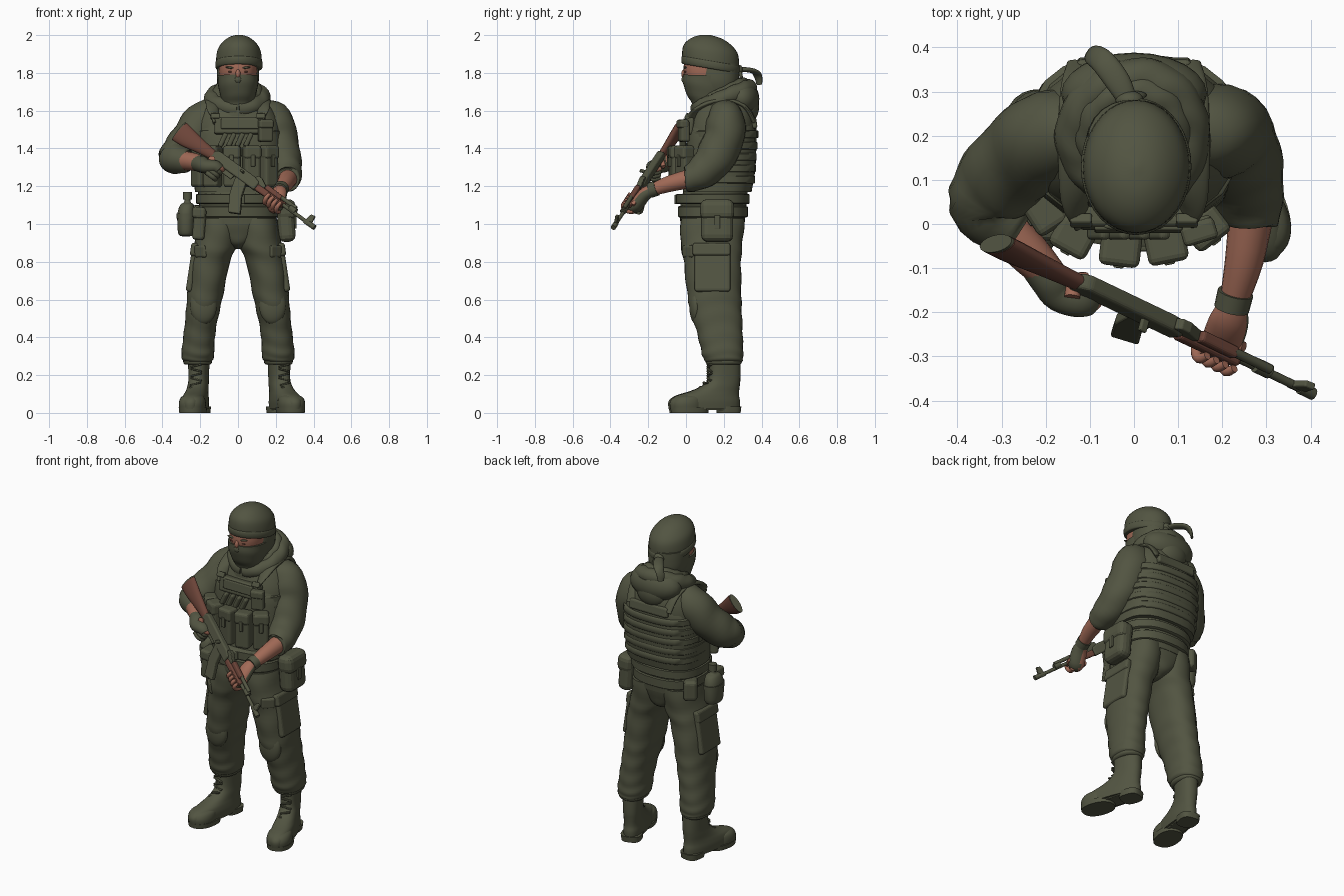
import bpy, bmesh, math
from mathutils import Vector, Matrix, Euler

def material(name, rgb):
    m = bpy.data.materials.new(name)
    m.diffuse_color = (*rgb, 1)
    return m

OLIVE = material("olive_cloth", (0.085, 0.09, 0.054))
SKIN = material("skin", (0.36, 0.145, 0.095))
WOOD = material("brown_wood", (0.15, 0.058, 0.04))

def finish(name, bm, mat, smooth=True, bevel=0):
    bmesh.ops.recalc_face_normals(bm, faces=bm.faces)
    me = bpy.data.meshes.new(name)
    bm.to_mesh(me)
    bm.free()
    me.materials.append(mat)
    if smooth:
        me.shade_smooth()
        me.set_sharp_from_angle(angle=math.radians(50))
    ob = bpy.data.objects.new(name, me)
    bpy.context.collection.objects.link(ob)
    if bevel:
        mod = ob.modifiers.new("bevel", 'BEVEL')
        mod.width, mod.segments = bevel, 3
    return ob

def spline(rows, steps):
    rows = [tuple(r) if len(r) == 5 else tuple(r) + (r[3],) for r in rows]
    out = []
    for i in range(len(rows) - 1):
        a, b, c, d = rows[max(i - 1, 0)], rows[i], rows[i + 1], rows[min(i + 2, len(rows) - 1)]
        for k in range(steps):
            t = k / steps
            out.append([0.5 * (2 * q + (r - p) * t + (2 * p - 5 * q + 4 * r - s) * t * t
                               + (3 * q - p - 3 * r + s) * t ** 3) for p, q, r, s in zip(a, b, c, d)])
    return out + [list(rows[-1])]

def skin_rows(name, rows, mat, flat=True, ref=(0, 0, 1), n=28, p=2.3, steps=4, wr=0, freq=1.2, shear=0, mtx=None):
    """Rows are x, y, z, radius, second radius; rings lie flat or follow the path."""
    rows = spline(rows, steps)
    bm, rings = bmesh.new(), []
    for i, (x, y, z, ra, rb) in enumerate(rows):
        c = Vector((x, y, z))
        if flat:
            e1, e2 = Vector((1, 0, 0)), Vector((0, 1, shear))
        else:
            t = Vector(rows[min(i + 1, len(rows) - 1)][:3]) - Vector(rows[max(i - 1, 0)][:3])
            e1 = t.cross(Vector(ref)).normalized()
            e2 = e1.cross(t).normalized()
        ring = []
        for k in range(n):
            a = 2 * math.pi * k / n
            ca, sa = math.cos(a), math.sin(a)
            f = (abs(ca) ** p + abs(sa) ** p) ** (-1 / p)
            f *= 1 + wr * math.sin(i * freq + 1.6 * math.sin(2 * a + 1))
            v = c + e1 * (ra * ca * f) + e2 * (rb * sa * f)
            ring.append(bm.verts.new(mtx @ v if mtx else v))
        rings.append(ring)
    for r, s in zip(rings, rings[1:]):
        for k in range(n):
            bm.faces.new((r[k], r[(k + 1) % n], s[(k + 1) % n], s[k]))
    bm.faces.new(rings[0])
    bm.faces.new(rings[-1])
    return finish(name, bm, mat)

def tube(name, rows, mat, ref=(0, 0, 1), **kw):
    return skin_rows(name, rows, mat, flat=False, ref=ref, **{"p": 2, "n": 18, **kw})

def box(name, loc, size, mat=OLIVE, rot=(0, 0, 0), bevel=0.012, mtx=None):
    bm = bmesh.new()
    m = Matrix.Translation(loc) @ Euler(rot).to_matrix().to_4x4() @ Matrix.Diagonal((*size, 1))
    bmesh.ops.create_cube(bm, size=1, matrix=mtx @ m if mtx else m)
    return finish(name, bm, mat, False, bevel)

def ball(name, loc, size, mat=OLIVE, rot=(0, 0, 0)):
    bm = bmesh.new()
    m = Matrix.Translation(loc) @ Euler(rot).to_matrix().to_4x4() @ Matrix.Diagonal((*size, 1))
    bmesh.ops.create_uvsphere(bm, u_segments=24, v_segments=14, radius=1, matrix=m)
    return finish(name, bm, mat)

# Head, mask and cap
skin_rows("head", [(0, .16, 1.6, .07, .07), (0, .13, 1.7, .08, .1), (0, .118, 1.8, .1, .13), (0, .125, 1.88, .1, .13)], SKIN)
skin_rows("face_mask", [(0, .13, 1.57, .11, .1), (0, .128, 1.63, .085, .095), (0, .115, 1.68, .094, .11),
                        (0, .11, 1.74, .106, .125), (0, .115, 1.787, .108, .132)], OLIVE, wr=.006, shear=-.03)
skin_rows("mask_back", [(0, .17, 1.66, .08, .08), (0, .165, 1.74, .107, .112), (0, .165, 1.8, .111, .116), (0, .165, 1.85, .108, .116)], OLIVE)
ball("mask_nose", (0, -.002, 1.765), (.022, .022, .024))
ball("nose", (0, -.01, 1.795), (.013, .015, .024), SKIN)
for s in (-1, 1):
    ball("eye", (s * .04, -.003, 1.806), (.014, .005, .004), WOOD)
    ball("brow", (s * .042, -.005, 1.828), (.026, .008, .006), OLIVE, (0, s * -.15, 0))
skin_rows("cap", [(.005, .13, 1.83, .118, .145), (.005, .13, 1.87, .121, .151), (.005, .13, 1.925, .112, .143),
                  (.005, .13, 1.965, .083, .108), (.005, .13, 1.99, .046, .06), (.005, .13, 2, .005, .005)], OLIVE, p=2, n=36, shear=-.15)
skin_rows("cap_band", [(.005, .13, 1.822, .118, .146), (.005, .13, 1.828, .124, .153), (.005, .13, 1.855, .125, .155),
                       (.005, .13, 1.864, .12, .15)], OLIVE, p=2, n=36, shear=-.17, steps=2)
ball("cap_knot", (-.01, .28, 1.815), (.032, .022, .028))
tube("cap_tail", [(-.01, .27, 1.815, .02, .014), (-.035, .32, 1.817, .028, .013), (-.07, .367, 1.805, .028, .013),
                  (-.093, .383, 1.775, .024, .01), (-.1, .388, 1.738, .018, .007)], OLIVE)
tube("cap_tail_short", [(0, .28, 1.815, .012, .012), (.005, .292, 1.78, .024, .009), (0, .29, 1.73, .02, .007)], OLIVE, ref=(0, 1, 0))

# Jacket body, hood and sleeves
skin_rows("jacket", [(0, .14, 1.0, .2, .17), (0, .145, 1.1, .205, .175), (0, .16, 1.2, .215, .17), (0, .175, 1.35, .225, .178),
                     (0, .19, 1.5, .23, .178), (0, .2, 1.59, .2, .16), (0, .2, 1.655, .15, .13), (0, .19, 1.72, .09, .09)], OLIVE, p=2.5)
for name, r, z, k, tilt in (("hood_roll", .13, 1.665, .046, .055), ("hood_inner_roll", .1, 1.69, .036, .05)):
    tube(name, [(r * math.sin(a), .2 - r * math.cos(a), z - tilt * math.cos(a), k * (1 + .08 * math.sin(3 * a)), k)
                for a in [i * math.tau / 14 for i in range(15)]], OLIVE, wr=.04)
ball("hood_drape", (0, .295, 1.665), (.165, .093, .098), OLIVE, (.2, 0, 0))
ball("hood_point", (0, .325, 1.62), (.1, .062, .085))
tube("sleeve_left", [(.12, .2, 1.605, .075), (.17, .21, 1.545, .102, .118), (.205, .2, 1.45, .108, .112), (.235, .15, 1.345, .103, .1),
                     (.252, .085, 1.275, .088), (.262, .02, 1.24, .072), (.262, .0, 1.235, .06)], OLIVE, ref=(1, 0, 0), n=24, wr=.025)
tube("sleeve_right", [(-.12, .2, 1.605, .075), (-.185, .2, 1.545, .105), (-.245, .16, 1.46, .104), (-.305, .1, 1.385, .098),
                      (-.333, .045, 1.35, .086), (-.285, -.005, 1.337, .068), (-.262, -.022, 1.335, .056)], OLIVE, ref=(.3, 1, 0), n=24, wr=.025)

# Vest with webbing on the back and sides
skin_rows("vest", [(0, .165, 1.17, .228, .182), (0, .18, 1.3, .236, .188), (0, .19, 1.48, .228, .183), (0, .2, 1.56, .17, .168)], OLIVE, p=2.8)
for i in range(5):
    z, y = 1.215 + i * .06, .18 + i * .0042
    r = .23 + .004 * min(i, 4 - i)
    skin_rows("vest_webbing", [(0, y, z, r, .182), (0, y, z + .004, r + .005, .186),
                               (0, y, z + .036, r + .005, .186), (0, y, z + .04, r, .182)], OLIVE, p=2.8, steps=1)
box("back_panel", (0, .36, 1.535), (.26, .03, .06), rot=(.15, 0, 0))
box("chest_panel", (.01, .015, 1.52), (.27, .05, .09), rot=(-.12, 0, 0))
box("chest_strip", (.01, -.008, 1.53), (.2, .02, .055), rot=(-.12, 0, 0), bevel=.006)
box("radio_pouch", (.145, -.012, 1.49), (.075, .05, .11), rot=(0, 0, .3))
box("radio_flap", (.147, -.018, 1.53), (.08, .05, .045), rot=(0, 0, .3))
for s in (-1, 1):
    tube("shoulder_strap", [(s * .115, .01, 1.53, .032, .012), (s * .135, .06, 1.61, .032, .012), (s * .14, .18, 1.655, .032, .014),
                            (s * .135, .3, 1.63, .032, .012), (s * .12, .36, 1.54, .032, .012)], OLIVE, ref=(0, .3, 1))
    box("strap_buckle", (s * .12, .008, 1.57), (.05, .025, .03), rot=(-.5, 0, 0), bevel=.006)
    box("side_buckle", (s * .234, .2, 1.36), (.02, .05, .06), bevel=.006)
for i in range(4):
    box("cartridge_loop", (-.08 + i * .045, -.018, 1.445), (.026, .035, .08), rot=(0, .45, 0), bevel=.01)

# Magazine pouches around the front of the vest
for x, y, a in ((-.2, .03, -1), (-.135, -.025, -.5), (-.03, -.052, -.12), (.072, -.045, .2), (.16, -.005, .65)):
    m = Matrix.Translation((x, y, 0)) @ Matrix.Rotation(a, 4, 'Z')
    box("mag_pouch", (0, 0, 1.295), (.088, .075, .2), bevel=.016, mtx=m)
    box("mag_pouch_flap", (0, -.004, 1.38), (.093, .08, .07), bevel=.016, mtx=m)
    box("mag_pouch_tab", (0, -.042, 1.335), (.024, .012, .06), bevel=.004, mtx=m)

# Belts and belt gear
for z, h, e in ((1.105, .055, .01), (1.035, .06, 0)):
    skin_rows("belt", [(0, .142, z, .205 + e, .178 + e), (0, .142, z + .005, .212 + e, .185 + e),
                       (0, .142, z + h - .005, .212 + e, .185 + e), (0, .142, z + h, .205 + e, .178 + e)], OLIVE, p=2.5, steps=1)
box("belt_buckle", (0, -.052, 1.13), (.07, .02, .05), bevel=.006)
box("hip_pouch", (.255, .165, 1.005), (.09, .17, .2), rot=(0, -.08, 0), bevel=.035)
box("hip_pouch_flap", (.256, .165, 1.075), (.1, .18, .11), rot=(0, -.08, 0), bevel=.035)
box("hip_pouch_tab", (.304, .165, 1.01), (.012, .03, .07), bevel=.004)
box("holster_pouch", (-.205, .02, 1.0), (.065, .1, .17), rot=(0, .08, 0), bevel=.018)
box("holster_flap", (-.207, .017, 1.06), (.072, .108, .06), rot=(0, .08, 0), bevel=.015)
skin_rows("canteen", [(-.275, .12, .935, .02, .035), (-.275, .12, .952, .042, .062), (-.275, .12, 1.05, .046, .068),
                      (-.27, .12, 1.1, .036, .05), (-.268, .12, 1.115, .018, .02), (-.268, .12, 1.135, .016, .018)], OLIVE)
skin_rows("canteen_cap", [(-.268, .12, 1.13, .024, .024), (-.268, .12, 1.17, .024, .024)], OLIVE, p=2)
skin_rows("canteen_band", [(-.275, .12, 1.03, .05, .072), (-.275, .12, 1.055, .05, .072)], OLIVE)
box("rear_pouch", (-.195, .235, 1.04), (.08, .1, .12), rot=(0, 0, .6), bevel=.02)

# Trousers and boots
skin_rows("trouser_seat", [(0, .14, .868, .02, .08), (0, .14, .895, .07, .135), (0, .14, .95, .16, .155), (0, .14, 1.0, .2, .168),
                           (0, .142, 1.06, .205, .175)], OLIVE, p=2.3)
for s, ang, bx in ((1, .31, .218), (-1, -.16, -.208)):
    skin_rows("trouser_leg", [(s * x, y, z, a, b) for x, y, z, a, b in (
        (.1, .142, 1.03, .105, .17), (.115, .135, .9, .114, .164), (.147, .14, .8, .104, .152), (.17, .148, .65, .097, .144),
        (.185, .158, .55, .09, .137), (.2, .175, .45, .084, .124), (.21, .188, .36, .085, .114), (.213, .195, .3, .086, .108),
        (.214, .2, .272, .074, .097), (.214, .2, .262, .055, .08))], OLIVE, wr=.018, steps=5)
    skin_rows("trouser_cuff", [(s * .214, .2, z, a, a + .02) for z, a in ((.255, .066), (.265, .075), (.285, .075), (.295, .066))], OLIVE)
    ball("knee_patch", (s * .183, .053, .57), (.072, .036, .1))
    box("cargo_pocket", (s * .244, .14, .75), (.035, .19, .22), rot=(0, s * -.15, 0), bevel=.016)
    box("cargo_flap", (s * .23, .135, .865), (.042, .2, .07), rot=(0, s * -.15, 0), bevel=.014)
    box("hip_pocket_flap", (s * .195, .015, .855), (.08, .03, .065), rot=(.05, 0, s * .75), bevel=.012)
    m = Matrix.Translation((bx, .205, 0)) @ Matrix.Rotation(ang, 4, 'Z')
    skin_rows("boot", [(0, -.11, .02, .062, .19), (0, -.11, .06, .064, .192), (0, -.095, .09, .06, .172), (0, -.055, .115, .055, .132),
                       (0, -.02, .145, .053, .1), (0, 0, .19, .052, .084), (0, 0, .3, .057, .084)], OLIVE, p=2.4, mtx=m)
    skin_rows("boot_toe", [(0, -.21, .02, .068, .085), (0, -.21, .055, .07, .087), (0, -.2, .085, .058, .075),
                           (0, -.19, .1, .02, .03)], OLIVE, p=2.2, mtx=m)
    skin_rows("boot_sole", [(0, -.195, 0, .07, .1), (0, -.195, .028, .073, .103)], OLIVE, mtx=m)
    skin_rows("boot_heel", [(0, .022, 0, .056, .06), (0, .022, .035, .06, .064)], OLIVE, mtx=m, p=3)
    box("boot_arch", (0, -.07, .024), (.1, .16, .02), bevel=.004, mtx=m)
    for i in range(6):
        z = .13 + i * .024
        y = -.128 + .043 * min(i / 2, 1)
        box("boot_lace", (0, y, z), (.06, .016, .009), rot=(0, .25 * (-1) ** i, 0), bevel=.003, mtx=m)

# Rifle in its own frame: s along the barrel, v towards the body, h upwards
B, M = Vector((-.30, -.045, 1.5)), Vector((.41, -.385, .985))
d = (M - B).normalized()
u = Vector((0, .3, 1))
u = (u - d * u.dot(d)).normalized()
v = u.cross(d)
G = Matrix.Translation(B) @ Matrix((d, v, u)).transposed().to_4x4()

def prism(name, pts, width, mat, bevel=.006):
    bm = bmesh.new()
    f = bm.faces.new([bm.verts.new(G @ Vector((s, -width / 2, h))) for s, h in pts])
    e = bmesh.ops.extrude_face_region(bm, geom=[f])["geom"]
    bmesh.ops.translate(bm, vec=v * width, verts=[x for x in e if isinstance(x, bmesh.types.BMVert)])
    return finish(name, bm, mat, False, bevel)

def local(s, w, h):
    return tuple(G @ Vector((s, w, h)))

def rod(name, s0, s1, h, r, mat=OLIVE):
    return tube(name, [(*local(s, 0, h), r) for s in (s0, s1)], mat, n=14, steps=1)

tube("rifle_stock", [(*local(s, 0, h), a, b) for s, h, a, b in (
    (.0, -.014, .022, .06), (.06, -.016, .023, .053), (.15, -.013, .021, .037), (.25, -.01, .018, .024))], WOOD, ref=u)
tube("rifle_butt_plate", [(*local(s, 0, -.014), .0215, .059) for s in (-.006, .001)], OLIVE, ref=u, steps=1)
prism("rifle_receiver", [(.23, -.035), (.23, .012), (.25, .026), (.5, .026), (.54, .015), (.54, -.035)], .038, OLIVE, .009)
prism("rifle_magazine", [(.41, -.03), (.48, -.03), (.505, -.1), (.56, -.18), (.5, -.21), (.44, -.12)], .03, OLIVE)
prism("rifle_grip", [(.26, -.03), (.305, -.03), (.285, -.12), (.245, -.115)], .032, OLIVE)
prism("rifle_trigger_guard", [(.31, -.03), (.4, -.03), (.395, -.06), (.32, -.06)], .012, OLIVE, .003)
prism("rifle_handguard", [(.54, -.032), (.54, .005), (.72, .005), (.72, -.026)], .04, WOOD, .01)
prism("rifle_upper_guard", [(.58, .004), (.58, .032), (.69, .03), (.69, .004)], .028, WOOD, .008)
prism("rifle_rear_sight", [(.5, .02), (.51, .042), (.535, .042), (.58, .02), (.58, .0), (.52, .0)], .026, OLIVE, .004)
box("rifle_bolt_handle", (.43, -.03, .008), (.02, .035, .012), bevel=.004, mtx=G)
rod("rifle_gas_tube", .68, .79, .02, .011)
rod("rifle_barrel", .7, .94, -.006, .01)
rod("rifle_gas_block", .76, .8, .004, .017)
rod("rifle_muzzle", .9, .94, -.006, .014)
prism("rifle_front_sight", [(.87, -.02), (.88, .04), (.905, .045), (.915, -.02)], .016, OLIVE, .004)

# Forearms, hands and wrist bands
tube("forearm_left", [(.268, .04, 1.245, .052), (.25, -.08, 1.215, .044), (.225, -.18, 1.18, .032)], SKIN)
tube("forearm_right", [(-.31, .01, 1.338, .054), (-.23, -.075, 1.328, .047), (-.18, -.125, 1.315, .036)], SKIN)
tube("wrist_band_left", [(.23, -.155, 1.19, .041), (.221, -.192, 1.177, .04)], OLIVE, steps=2)
palm = tube("palm_left", [(.223, -.18, 1.18, .032), (.215, -.22, 1.155, .045, .035), (*local(.68, .025, -.04), .045, .034),
                          (*local(.66, .005, -.05), .03, .02)], SKIN)
palm.data.materials.append(OLIVE)  # gloved underside and outer side
for f in palm.data.polygons:
    f.material_index = int(f.normal.z < .35 and f.normal.x > .1)
tube("thumb_left", [(.225, -.21, 1.165, .018), (*local(.69, .032, -.01), .016), (*local(.71, .025, .012), .011)], SKIN)
tube("glove_right", [(-.215, -.095, 1.322, .042), (-.19, -.127, 1.315, .044), (-.165, -.155, 1.305, .045, .038),
                     (*local(.29, -.018, -.055), .042, .034), (*local(.32, -.015, -.055), .03, .026)], OLIVE)
for i in range(4):
    s, h = .63 + i * .027, -.045 - i * .021
    tube("finger_left", [(*local(s, .03, -.045), .013), (*local(s, -.005, -.054), .013),
                         (*local(s, -.031, -.034), .012), (*local(s, -.027, -.004), .009)], SKIN, ref=d, n=10)
    tube("finger_right", [(*local(.275, -.032, h), .015), (*local(.315, -.026, h), .014),
                          (*local(.325, .0, h), .013), (*local(.3, .026, h), .01)], OLIVE if i else SKIN, ref=u, n=10)
tube("thumb_right", [(*local(.25, -.03, -.035), .018), (*local(.25, .01, -.04), .016), (*local(.28, .032, -.045), .011)], SKIN, ref=u)
